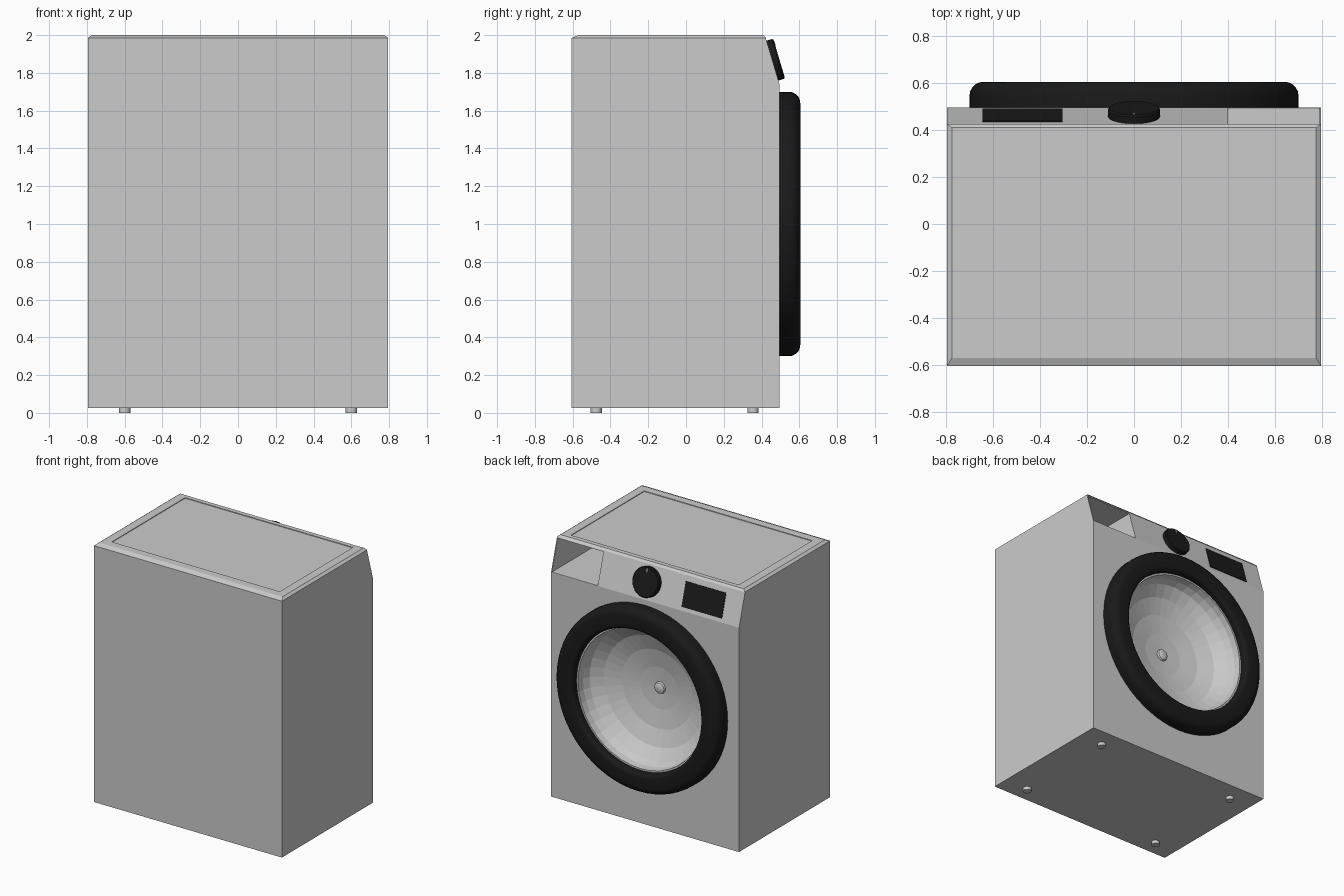
import bpy, bmesh, math
from mathutils import Matrix, Vector

if "Cube" in bpy.data.objects:
    bpy.data.objects.remove(bpy.data.objects["Cube"])


def finish(name, bm, mat=None, smooth=False, recalc=True):
    if recalc:
        bmesh.ops.recalc_face_normals(bm, faces=bm.faces)
    me = bpy.data.meshes.new(name)
    bm.to_mesh(me)
    bm.free()
    ob = bpy.data.objects.new(name, me)
    bpy.context.collection.objects.link(ob)
    if mat:
        me.materials.append(mat)
    if smooth:
        bpy.ops.object.select_all(action='DESELECT')
        ob.select_set(True)
        bpy.context.view_layer.objects.active = ob
        bpy.ops.object.shade_smooth_by_angle(angle=math.radians(35))
    return ob


def material(name, col):
    m = bpy.data.materials.new(name)
    m.diffuse_color = (*col, 1)
    m.use_nodes = True
    m.node_tree.nodes["Principled BSDF"].inputs["Base Color"].default_value = m.diffuse_color
    return m


def lathe(profile, n, closed):
    """Revolve (radius, y) points about the door axis at z = 1."""
    bm = bmesh.new()
    rings = []
    for i in range(n):
        t = 2 * math.pi * i / n
        rings.append([bm.verts.new((r * math.cos(t), y, 1 + r * math.sin(t))) for r, y in profile])
    m = len(profile)
    for i in range(n):
        a, b = rings[i], rings[(i + 1) % n]
        for j in range(m if closed else m - 1):
            k = (j + 1) % m
            bm.faces.new((a[j], a[k], b[k], b[j]))
    bmesh.ops.remove_doubles(bm, verts=bm.verts, dist=1e-5)
    return bm


def loft(loops):
    """Skin between loops of equal length and cap both ends."""
    bm = bmesh.new()
    vs = [[bm.verts.new(p) for p in lp] for lp in loops]
    n = len(vs[0])
    for a, b in zip(vs, vs[1:]):
        for i in range(n):
            k = (i + 1) % n
            bm.faces.new((a[i], a[k], b[k], b[i]))
    bm.faces.new(vs[0])
    bm.faces.new(vs[-1])
    return bm


def box(lo, hi, mtx=Matrix()):
    lo, hi = Vector(lo), Vector(hi)
    bm = bmesh.new()
    bmesh.ops.create_cube(bm, size=1, matrix=mtx @ Matrix.Translation((lo + hi) / 2)
                          @ Matrix.Diagonal((*(hi - lo), 1)))
    return bm


def cut(ob, cutter):
    md = ob.modifiers.new("cut", 'BOOLEAN')
    md.operation = 'DIFFERENCE'
    md.solver = 'EXACT'
    md.object = cutter
    cutter.hide_render = True
    cutter.hide_viewport = True
    cutter.display_type = 'WIRE'


black = material("black_plastic", (0.01, 0.01, 0.01))
white = material("white_mark", (0.9, 0.9, 0.9))

# Cabinet with slanted control face
side = [(-.605, .025), (.495, .025), (.495, 1.74), (.422, 1.985), (-.605, 1.985)]
body = finish("cabinet", loft([[(x, y, z) for y, z in side] for x in (-.795, .795)]))

# Openings: detergent drawer slot and drum cavity
cut(body, finish("drawer_slot_cutter", box((.4, -.3, 1.742), (.788, .7, 1.975))))
cut(body, finish("drum_cutter", lathe([(0, .7), (.56, .7), (.56, .46), (.45, .34), (.2, .28), (0, .27)], 64, False)))

# Top lid with chamfered border and sunken panel
levels = [(.795, -.605, .425, 1.985), (.775, -.57, .41, 2), (.71, -.51, .375, 2), (.71, -.51, .375, 1.995)]
finish("top_lid", loft([[(-x, y0, z), (x, y0, z), (x, y1, z), (-x, y1, z)] for x, y0, y1, z in levels]))

# Door ring with rounded front edges
arc = [math.radians(a) for a in (0, 18, 36, 54, 72, 90)]
ring = [(.54, .495), (.70, .495)]
ring += [(.64 + .06 * math.cos(a), .545 + .06 * math.sin(a)) for a in arc]
ring += [(.57 - .03 * math.sin(math.pi / 2 - a), .575 + .03 * math.cos(math.pi / 2 - a)) for a in reversed(arc)]
finish("door_ring", lathe(ring, 64, True), black, True)

# Door bowl, dished into the cabinet, with small centre hub
bowl = [(.545, .55), (.528, .55), (.522, .50), (.50, .45), (.42, .39), (.30, .345), (.16, .32),
        (.045, .312), (.04, .325), (.02, .332), (0, .334)]
finish("door_bowl", lathe(bowl, 40, False), recalc=False)

# Control face parts, placed in the slanted plane (local z points outward)
tilt = math.atan2(.073, .245)


def on_panel(x, z):
    y = .495 - (z - 1.74) * .073 / .245
    return Matrix.Translation((x, y, z)) @ Matrix.Rotation(tilt - math.pi / 2, 4, 'X')


finish("display", box((-.17, -.092, -.01), (.17, .092, .004), on_panel(-.475, 1.855)), black)

knob_at = on_panel(0, 1.865)
circles = [(.11, -.005), (.11, .03), (.104, .037)]
knob = [[knob_at @ Vector((r * math.cos(i * math.pi / 24), r * math.sin(i * math.pi / 24), h))
         for i in range(48)] for r, h in circles]
finish("knob", loft(knob), black, True)
finish("knob_mark", box((-.004, -.098, .03), (.004, -.07, .039), knob_at), white)

# Four feet
for sx, xn in ((-1, "left"), (1, "right")):
    for y, yn in ((-.475, "front"), (.355, "back")):
        bm = bmesh.new()
        bmesh.ops.create_cone(bm, cap_ends=True, segments=16, radius1=.03, radius2=.03, depth=.03,
                              matrix=Matrix.Translation((sx * .6, y, .015)))
        finish(f"foot_{yn}_{xn}", bm, None, True)
